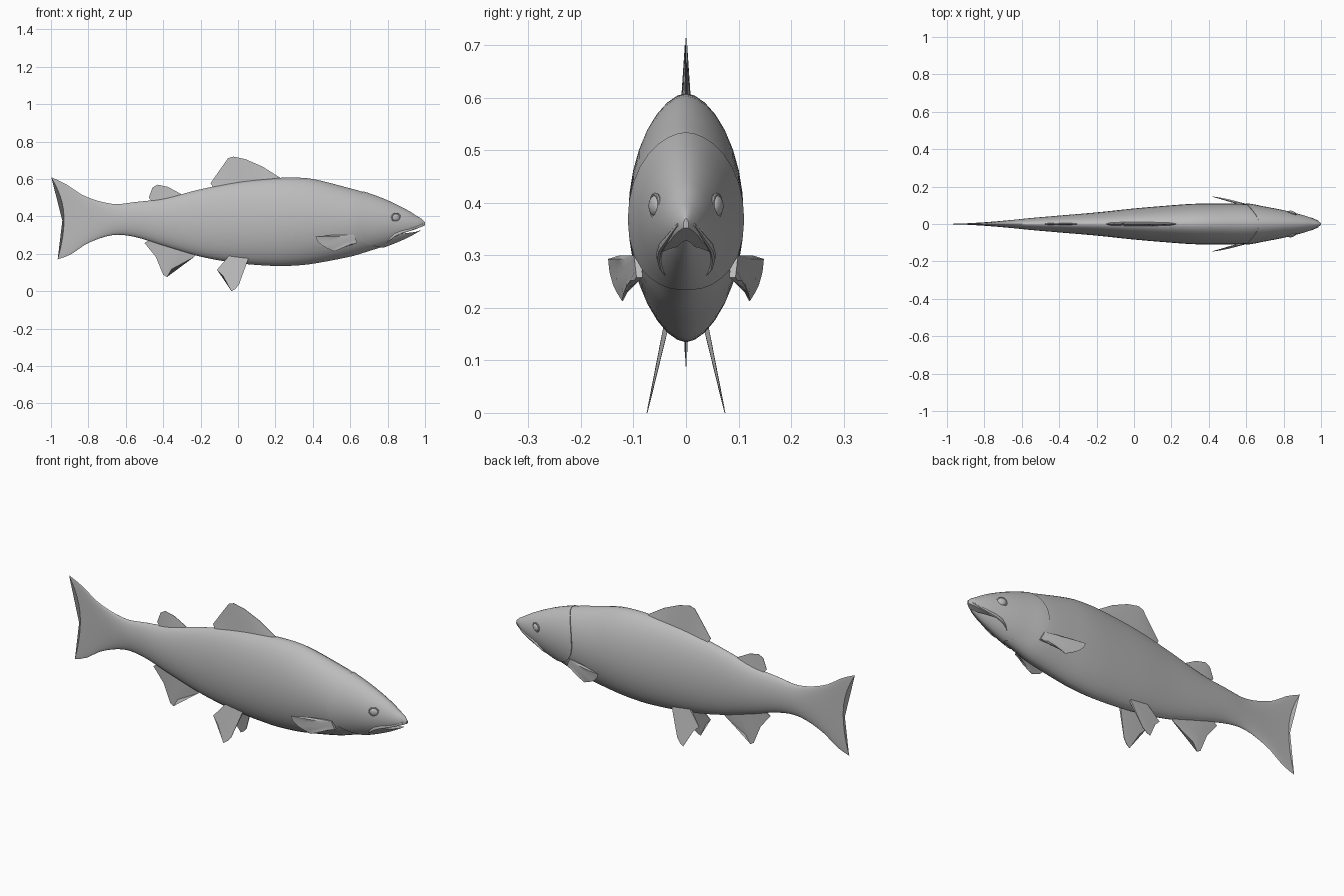
import bpy, bmesh, math
from mathutils import Vector

old = bpy.data.objects.get("Cube")
if old:
    bpy.data.objects.remove(old, do_unlink=True)

skin = bpy.data.materials.new("plain grey")
skin.use_nodes = True
GREY = (0.5, 0.5, 0.5, 1)
skin.diffuse_color = GREY
skin.node_tree.nodes["Principled BSDF"].inputs["Base Color"].default_value = GREY

# Body stations: x, top, bottom, half width
STATIONS = [
    (-.93, .61, .17, .002), (-.87, .575, .195, .005), (-.79, .51, .255, .01),
    (-.67, .467, .3, .02), (-.55, .477, .29, .032), (-.4, .495, .243, .045),
    (-.2, .545, .185, .062), (0, .585, .15, .083), (.2, .605, .135, .1),
    (.3, .608, .137, .107), (.4, .6, .147, .11), (.6, .55, .185, .106),
    (.7, .522, .213, .09), (.8, .485, .243, .072), (.9, .437, .283, .048),
    (.96, .4, .315, .028), (.99, .382, .334, .013), (1, .37, .345, .005)]


def section(x):
    """Smoothly interpolated top, bottom and half width at x."""
    last = len(STATIONS) - 1
    x = min(max(x, STATIONS[0][0]), STATIONS[last][0])
    i = 0
    while i < last - 1 and STATIONS[i + 1][0] < x:
        i += 1
    a, b = STATIONS[i], STATIONS[i + 1]
    before, after = STATIONS[max(i - 1, 0)], STATIONS[min(i + 2, last)]
    span = b[0] - a[0]
    t = (x - a[0]) / span
    result = []
    for k in (1, 2, 3):
        m0 = (b[k] - before[k]) / (b[0] - before[0]) * span
        m1 = (after[k] - a[k]) / (after[0] - a[0]) * span
        d = b[k] - a[k]
        result.append(a[k] + t * (m0 + t * (3*d - 2*m0 - m1 + t * (m0 + m1 - 2*d))))
    return result


def skin_point(x, angle, grow=1.0, shift=0.0):
    top, bottom, half = section(x)
    c, s = math.cos(angle), math.sin(angle)
    y = math.copysign(abs(c) ** 1.12, c) * half * grow
    z = (top + bottom) / 2 + (top - bottom) / 2 * s * (1 + (grow - 1) * .4)
    return Vector((x + shift, y, z))


def side_y(x, z):
    """Half width of the flank at a given height."""
    top, bottom, half = section(x)
    s = (2 * z - top - bottom) / (top - bottom)
    return half * max(0, 1 - s * s) ** .56


def finish(obj, mirror=False, angle=40):
    obj.data.materials.clear()
    obj.data.materials.append(skin)
    bpy.ops.object.select_all(action='DESELECT')
    obj.select_set(True)
    bpy.context.view_layer.objects.active = obj
    bpy.ops.object.shade_smooth_by_angle(angle=math.radians(angle))
    if mirror:
        m = obj.modifiers.new("both sides", 'MIRROR')
        m.use_axis = (False, True, False)
        m.use_mirror_merge = False
    return obj


def loft(name, rings, mirror=False):
    bm = bmesh.new()
    loops = [[bm.verts.new(p) for p in ring] for ring in rings]
    n = len(loops[0])
    for a, b in zip(loops, loops[1:]):
        for i in range(n):
            j = (i + 1) % n
            bm.faces.new((a[i], a[j], b[j], b[i]))
    bm.faces.new(loops[0])
    bm.faces.new(loops[-1])
    bmesh.ops.recalc_face_normals(bm, faces=bm.faces)
    mesh = bpy.data.meshes.new(name)
    bm.to_mesh(mesh)
    bm.free()
    obj = bpy.data.objects.new(name, mesh)
    bpy.context.collection.objects.link(obj)
    return finish(obj, mirror)


def fin(name, roots, tips, thick, lean=lambda x, z: 0, mirror=False, pleat=0):
    """Thin blade of rays running from root points to tip points."""
    rings = []
    for row in range(5):
        v = row / 4
        left, right = [], []
        for i, (r, t) in enumerate(zip(roots, tips)):
            p = Vector(r).lerp(Vector(t), v)
            y = lean(*p) + pleat * (i % 2) * math.sin(math.pi * v)
            w = thick * (1 - v) + .001
            left.append((p.x, y + w, p.y))
            right.append((p.x, y - w, p.y))
        rings.append(left + right[::-1])
    return loft(name, rings, mirror)


ANGLES = [math.tau * i / 32 for i in range(32)]

# Body and forked tail
rings = []
for i in range(57):
    x = -.93 + i * 1.79 / 56
    fork = max(0, (-.67 - x) / .26)
    grow = 1 - .1 * max(0, (x - .64) / .2)
    rings.append([skin_point(x, a, grow,
                  -fork * math.sin(a) ** 2 * (.07 if math.sin(a) > 0 else .035))
                  for a in ANGLES])
loft("body_and_tail", rings)

# Head with a raised gill cover edge
rings = []
for i in range(24):
    t = max(0, i - 1) / 22
    ring = []
    for a in ANGLES:
        s = math.sin(a)
        x = .6 + .4 * t + (.07 if s > 0 else .18) * s * s * (1 - t) ** 1.5
        grow = .93 if i == 0 else 1 + .045 * (1 - t)
        ring.append(skin_point(min(x, 1), a, grow))
    rings.append(ring)
head = loft("head", rings)

# Mouth slit, cut from the head
slit = [(.86, .306), (.94, .328), (1.03, .364), (1.03, .346), (.95, .317)]
cutter = loft("mouth_cutter", [[(x, y, z) for x, z in slit] for y in (-.2, .2)])
cutter.hide_render = True
cut = head.modifiers.new("mouth", 'BOOLEAN')
cut.operation = 'DIFFERENCE'
cut.solver = 'EXACT'
cut.object = cutter
bpy.context.view_layer.objects.active = head
bpy.ops.object.modifier_apply(modifier="mouth")
bpy.data.objects.remove(cutter, do_unlink=True)
finish(head)

# Upper lip plates along the mouth
lip_path = [(.985, .358, .003), (.95, .34, .005), (.91, .326, .007),
            (.87, .315, .009), (.835, .3, .011), (.81, .28, .009), (.797, .264, .003)]
rings = []
for x, z, r in lip_path:
    y = side_y(x, z)
    rings.append([(x + r * .5 * math.cos(a), y + r * .6 * math.cos(a), z + r * math.sin(a))
                  for a in ANGLES[::4]])
loft("upper_lip", rings, True)

# Eyes with raised rims
eye_at = Vector((.845, side_y(.845, .394), .394))
tilt = math.radians(-20)
bpy.ops.mesh.primitive_uv_sphere_add(segments=20, ring_count=12, radius=1)
eye = bpy.context.object
eye.name = "eyes"
bpy.ops.mesh.primitive_torus_add(major_segments=24, minor_segments=8,
                                 major_radius=1, minor_radius=.15)
rim = bpy.context.object
rim.name = "eye_rims"
for obj, size in ((eye, (.022, .02, .011)), (rim, (.024, .022, .024))):
    for v in obj.data.vertices:
        x, y, z = (a * b for a, b in zip(v.co, size))
        v.co = eye_at + Vector((x * math.cos(tilt) + z * math.sin(-tilt),
                                z * math.cos(tilt) + x * math.sin(tilt), y))
    finish(obj, True)

# Fins on the centre line
fin("dorsal_fin",
    [(-.12, .54), (-.08, .55), (-.02, .56), (.04, .57), (.1, .575), (.16, .58), (.22, .585)],
    [(-.147, .577), (-.1, .645), (-.053, .711), (-.025, .72), (.04, .706), (.13, .667), (.23, .604)],
    .01)
fin("adipose_fin",
    [(-.45, .47), (-.43, .475), (-.4, .48), (-.36, .485), (-.31, .49)],
    [(-.477, .5), (-.457, .555), (-.43, .57), (-.375, .558), (-.305, .52)], .006)
fin("anal_fin",
    [(-.46, .28), (-.42, .27), (-.37, .26), (-.33, .25), (-.28, .24), (-.22, .21)],
    [(-.5, .258), (-.44, .185), (-.4, .088), (-.38, .076), (-.355, .118), (-.235, .183)], .006)

# Paired fins
fin("pelvic_fins",
    [(-.04, .2), (-.015, .2), (.01, .2), (.035, .2), (.065, .2)],
    [(-.112, .115), (-.08, .083), (-.035, 0), (-.015, .012), (.005, .035)],
    .005, lambda x, z: .04 + (.155 - z) * .22, True)
fin("pectoral_fins",
    [(.62, .3), (.623, .293), (.626, .286), (.629, .279), (.632, .272), (.635, .265), (.638, .258)],
    [(.5, .3), (.415, .293), (.425, .268), (.45, .244), (.48, .228), (.515, .213), (.55, .232)],
    .005, lambda x, z: .093 + (.62 - x) * .265, True, .006)
